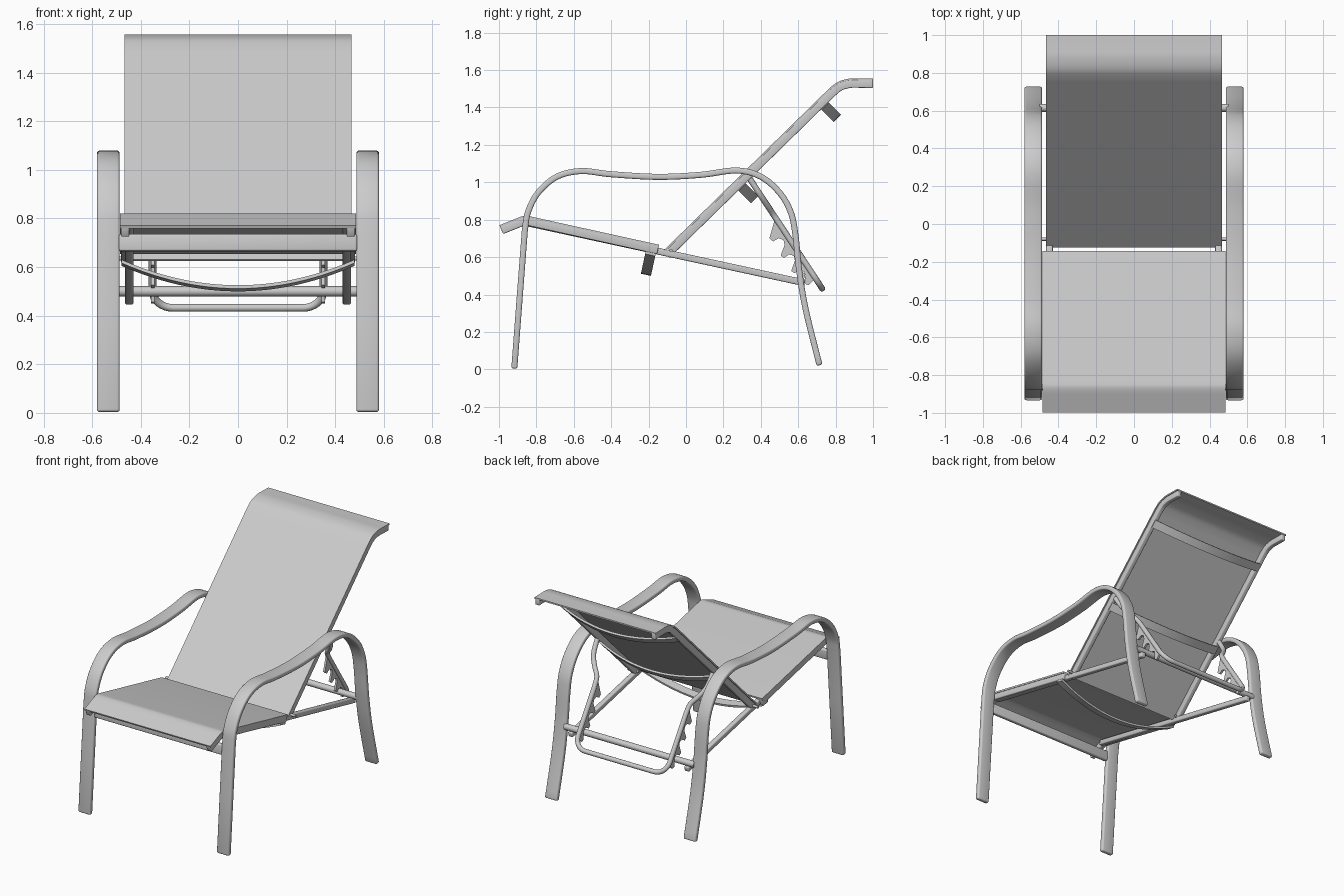
import bpy, bmesh, math
from mathutils import Vector

if "Cube" in bpy.data.objects:
    bpy.data.objects.remove(bpy.data.objects["Cube"])

grey = bpy.data.materials.new("light grey")
grey.diffuse_color = (0.6, 0.6, 0.6, 1)
grey.use_nodes = True
grey.node_tree.nodes["Principled BSDF"].inputs["Base Color"].default_value = grey.diffuse_color


def finish(bm, name, bevel=0.0):
    bmesh.ops.recalc_face_normals(bm, faces=bm.faces)
    if bevel:
        es = [e for e in bm.edges if e.calc_face_angle(0) > 1.0]
        bmesh.ops.bevel(bm, geom=es, offset=bevel, segments=3, profile=0.5,
                        affect='EDGES', clamp_overlap=True)
    me = bpy.data.meshes.new(name)
    bm.to_mesh(me)
    bm.free()
    me.materials.append(grey)
    ob = bpy.data.objects.new(name, me)
    bpy.context.collection.objects.link(ob)
    bpy.ops.object.select_all(action='DESELECT')
    ob.select_set(True)
    bpy.context.view_layer.objects.active = ob
    bpy.ops.object.shade_smooth_by_angle(angle=math.radians(40))
    return ob


def smooth(pts, n=6):
    """Catmull-Rom curve through the points."""
    p = [Vector(q) for q in pts]
    p = [2 * p[0] - p[1]] + p + [2 * p[-1] - p[-2]]
    out = []
    for i in range(1, len(p) - 2):
        a, b, c, d = p[i - 1:i + 3]
        for k in range(n):
            t = k / n
            out.append(0.5 * (2 * b + (c - a) * t + (2 * a - 5 * b + 4 * c - d) * t * t
                              + (3 * b - a - 3 * c + d) * t ** 3))
    return out + [p[-2]]


def loft(rings, name, bevel=0.0):
    """Skin a list of closed rings and cap the ends."""
    bm = bmesh.new()
    vs = [[bm.verts.new(c) for c in r] for r in rings]
    n = len(vs[0])
    for a, b in zip(vs, vs[1:]):
        for i in range(n):
            j = (i + 1) % n
            bm.faces.new((a[i], a[j], b[j], b[i]))
    bm.faces.new(vs[0])
    bm.faces.new(vs[-1][::-1])
    return finish(bm, name, bevel)


def bar(path, x0, x1, th, name, bevel=0.0, shift=0.0):
    """Flat bar following a side-view (y, z) path, spanning x0 to x1."""
    p = [Vector(q) for q in path]
    rings = []
    for i, q in enumerate(p):
        t = (p[min(i + 1, len(p) - 1)] - p[max(i - 1, 0)]).normalized()
        nrm = Vector((-t.y, t.x))
        a, b = q + nrm * (shift + th / 2), q + nrm * (shift - th / 2)
        rings.append([(x0, *a), (x1, *a), (x1, *b), (x0, *b)])
    return loft(rings, name, bevel)


def tube(pts, r, name):
    cu = bpy.data.curves.new(name, 'CURVE')
    cu.dimensions = '3D'
    cu.bevel_depth = r
    cu.bevel_resolution = 4
    cu.use_fill_caps = True
    sp = cu.splines.new('POLY')
    sp.points.add(len(pts) - 1)
    for pt, c in zip(sp.points, pts):
        pt.co = (*c, 1)
    sp.use_smooth = True
    cu.materials.append(grey)
    ob = bpy.data.objects.new(name, cu)
    bpy.context.collection.objects.link(ob)


def strap(base, down, along, dip, name, half=0.455, w=0.055, th=0.014):
    """Sagging cross strap under a sling."""
    base, n, t = Vector(base), Vector(down).normalized(), Vector(along).normalized()
    rings = []
    for i in range(25):
        x = half * (i / 12 - 1)
        c = base + n * dip * (1 - (x / half) ** 2)
        rings.append([(x, *(c + t * a * w / 2 + n * b * th / 2))
                      for a, b in ((-1, -1), (1, -1), (1, 1), (-1, 1))])
    loft(rings, name)


# side-view paths
arm = [(-0.918, 0.004), (-0.888, 0.40)] + smooth([
    (-0.862, 0.74), (-0.845, 0.84), (-0.79, 0.945), (-0.69, 1.03), (-0.56, 1.06),
    (-0.40, 1.043), (-0.15, 1.029), (0.08, 1.04), (0.27, 1.063), (0.40, 1.03),
    (0.50, 0.945), (0.56, 0.84), (0.585, 0.72), (0.605, 0.53), (0.64, 0.32), (0.714, 0.022)])
seat = [(-0.995, 0.765), (-0.90, 0.803)] + smooth([
    (-0.88, 0.811), (-0.86, 0.815), (-0.84, 0.813)], 3) + [(-0.145, 0.66)]
back = [(-0.12, 0.628)] + smooth([
    (0.73, 1.460), (0.775, 1.503), (0.82, 1.535), (0.88, 1.55), (0.94, 1.55)], 5) + [(1.0, 1.549)]

# bracket profile in distance along / away from the support strut
top, low = Vector((0.34, 1.02)), Vector((0.728, 0.432))
sd = (low - top).normalized()
pd = Vector((sd.y, -sd.x))
notch = [(0.25, 0.0), (0.28, 0.035), (0.325, 0.088), (0.35, 0.08), (0.352, 0.045), (0.375, 0.03),
         (0.40, 0.04), (0.435, 0.088), (0.455, 0.08), (0.455, 0.045), (0.478, 0.03), (0.50, 0.04),
         (0.535, 0.086), (0.555, 0.078), (0.553, 0.045), (0.578, 0.03), (0.60, 0.04),
         (0.635, 0.062), (0.65, 0.05), (0.64, 0.0)]

for s, side in ((-1, "left"), (1, "right")):
    bar(arm, s * 0.487, s * 0.58, 0.032, side + "_arm_and_legs", 0.010)
    bar([(-0.868, 0.787), (0.635, 0.462)], s * 0.43, s * 0.465, 0.036, side + "_seat_rail", 0.008)
    bar(seat, s * 0.447, s * 0.482, 0.042, side + "_seat_sling_rail", 0.006, -0.024)
    bar(back, s * 0.43, s * 0.463, 0.042, side + "_back_rail", 0.006, -0.024)
    # notched bracket plate
    pts = [top + sd * a + pd * b for a, b in notch]
    loft([[(s * x, *p) for p in pts] for x in (0.343, 0.357)], side + "_notched_bracket")
    tube([(s * 0.42, -0.08, 0.635), (s * 0.50, -0.08, 0.635)], 0.009, side + "_pivot_pin")

# slings
bar(seat, -0.485, 0.485, 0.012, "seat_sling")
bar(back, -0.467, 0.467, 0.010, "back_sling")

# cross bars and straps
bar([(-0.868, 0.665), (-0.863, 0.735)], -0.49, 0.49, 0.03, "front_crossbar", 0.008)
tube([(-0.50, 0.615, 0.50), (0.50, 0.615, 0.50)], 0.021, "rear_crossbar")
strap((-0.19, 0.618), (-0.21, -0.975), (0.975, -0.21), 0.108, "seat_strap", 0.48)
strap((0.297, 0.978), (1, -1), (1, 1), 0.092, "lower_back_strap")
strap((0.74, 1.41), (1, -1), (1, 1), 0.09, "upper_back_strap")

# U-shaped support strut
L, R = (low - top).length, 0.085
half = [(q.x, q.y) for q in smooth([(0.445, 0.0), (0.435, 0.10), (0.40, 0.17), (0.36, 0.23), (0.352, 0.30)], 4)]
half += [(0.352 - R + R * math.cos(a), L - R + R * math.sin(a))
         for a in [i * math.pi / 16 for i in range(9)]]
full = half + [(-x, d) for x, d in reversed(half)]
tube([(x, *(top + sd * d)) for x, d in full], 0.016, "support_strut")
